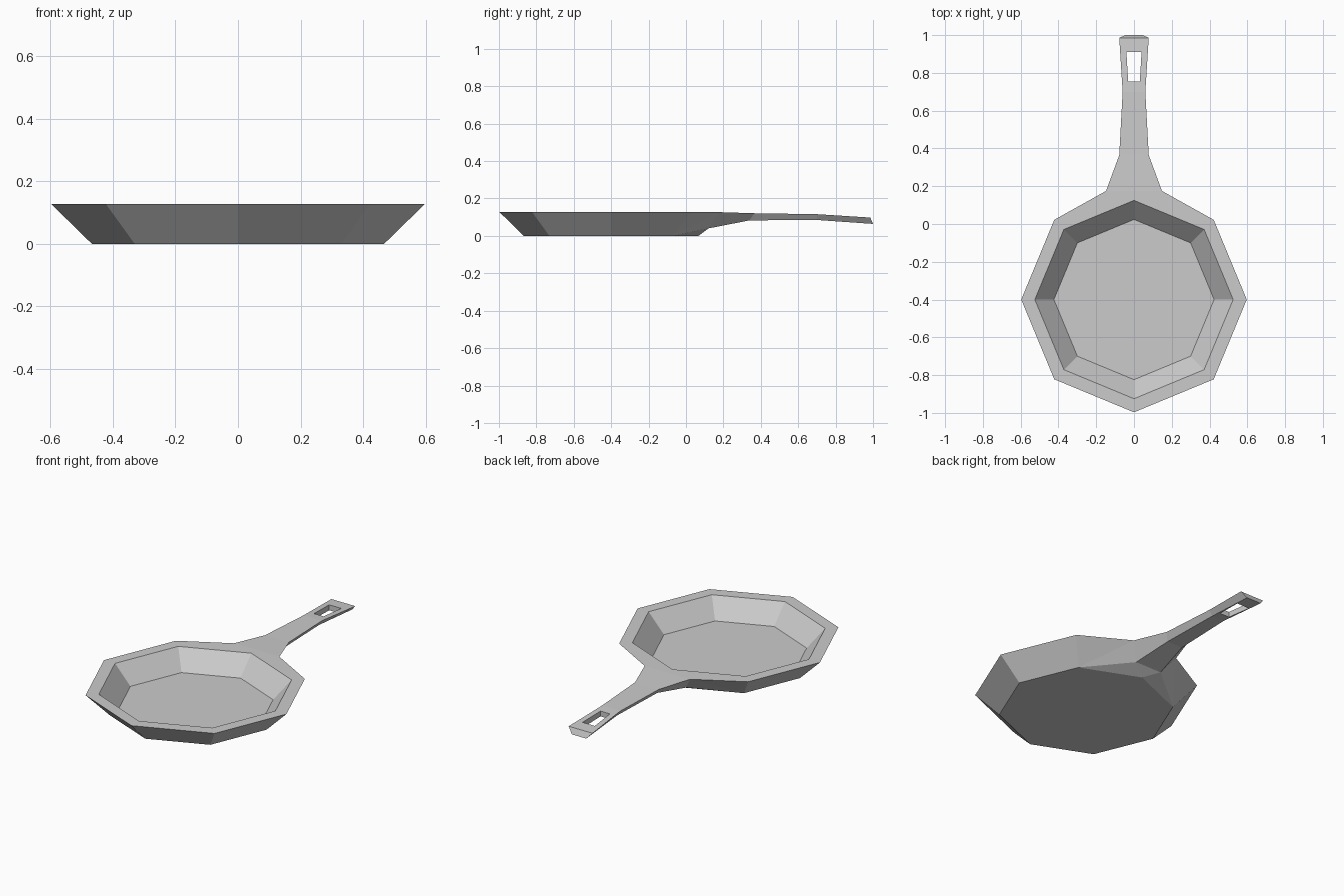
import bpy, bmesh
from math import sin, cos, pi

if "Cube" in bpy.data.objects:
    bpy.data.objects.remove(bpy.data.objects["Cube"])

bm = bmesh.new()
CY = -0.4


def ring(r, z):
    # eight corners, index 0 points to the back (handle side), going clockwise from above
    return [bm.verts.new((r * sin(i * pi / 4), CY + r * cos(i * pi / 4), z)) for i in range(8)]


def face(*vs):
    bm.faces.new(vs)


# Pan bowl: base, outer rim, inner rim, floor
base = ring(0.467, 0)
rim = ring(0.597, 0.127)
lip = ring(0.525, 0.127)
floor = ring(0.424, 0.018)
bm.verts.remove(rim[0])  # this corner is replaced by the handle root
face(*base)
face(*floor)
for i in range(8):
    j = (i + 1) % 8
    face(lip[i], lip[j], floor[j], floor[i])
    if 0 < i < 7:
        face(base[i], base[j], rim[j], rim[i])
        face(rim[i], rim[j], lip[j], lip[i])

# Handle stations: top (half width, y, z), bottom (half width, y, z)
stations = [((0.148, 0.175, 0.127), (0.085, 0.12, 0.04)),
            ((0.078, 0.365, 0.121), (0.05, 0.34, 0.083)),
            ((0.06, 0.70, 0.116), (0.04, 0.70, 0.085)),
            ((0.078, 0.985, 0.098), (0.047, 1.0, 0.064))]
sections = []
for t, b in stations:
    sections.append([bm.verts.new((s * p[0], p[1], p[2]))
                     for s, p in ((1, t), (-1, t), (-1, b), (1, b))])
for a, b in zip(sections, sections[1:]):
    for i in range(4):
        j = (i + 1) % 4
        face(a[i], a[j], b[j], b[i])
face(*sections[-1])

# Handle root blended into the bowl
tr, tl, bl, br = sections[0]
for k, top, bot in ((1, tr, br), (7, tl, bl)):
    face(rim[k], lip[k], lip[0], top)
    face(base[k], rim[k], top)
    face(base[k], top, bot)
    face(base[k], bot, base[0])
face(lip[0], tr, tl)
face(base[0], br, bl)

bmesh.ops.recalc_face_normals(bm, faces=bm.faces)
mesh = bpy.data.meshes.new("frying_pan")
bm.to_mesh(mesh)
bm.free()
pan = bpy.data.objects.new("frying_pan", mesh)
bpy.context.collection.objects.link(pan)

# Tapered hanging hole
bm = bmesh.new()
bmesh.ops.create_cube(bm, size=1)
for v in bm.verts:
    back = v.co.y > 0
    v.co = ((0.04 if back else 0.031) * (1 if v.co.x > 0 else -1),
            0.91 if back else 0.755, 0.2 if v.co.z > 0 else 0)
mesh = bpy.data.meshes.new("hole_cutter")
bm.to_mesh(mesh)
bm.free()
cutter = bpy.data.objects.new("hole_cutter", mesh)
bpy.context.collection.objects.link(cutter)
cutter.hide_render = True
cutter.hide_set(True)
mod = pan.modifiers.new("hanging_hole", 'BOOLEAN')
mod.operation = 'DIFFERENCE'
mod.solver = 'EXACT'
mod.object = cutter
